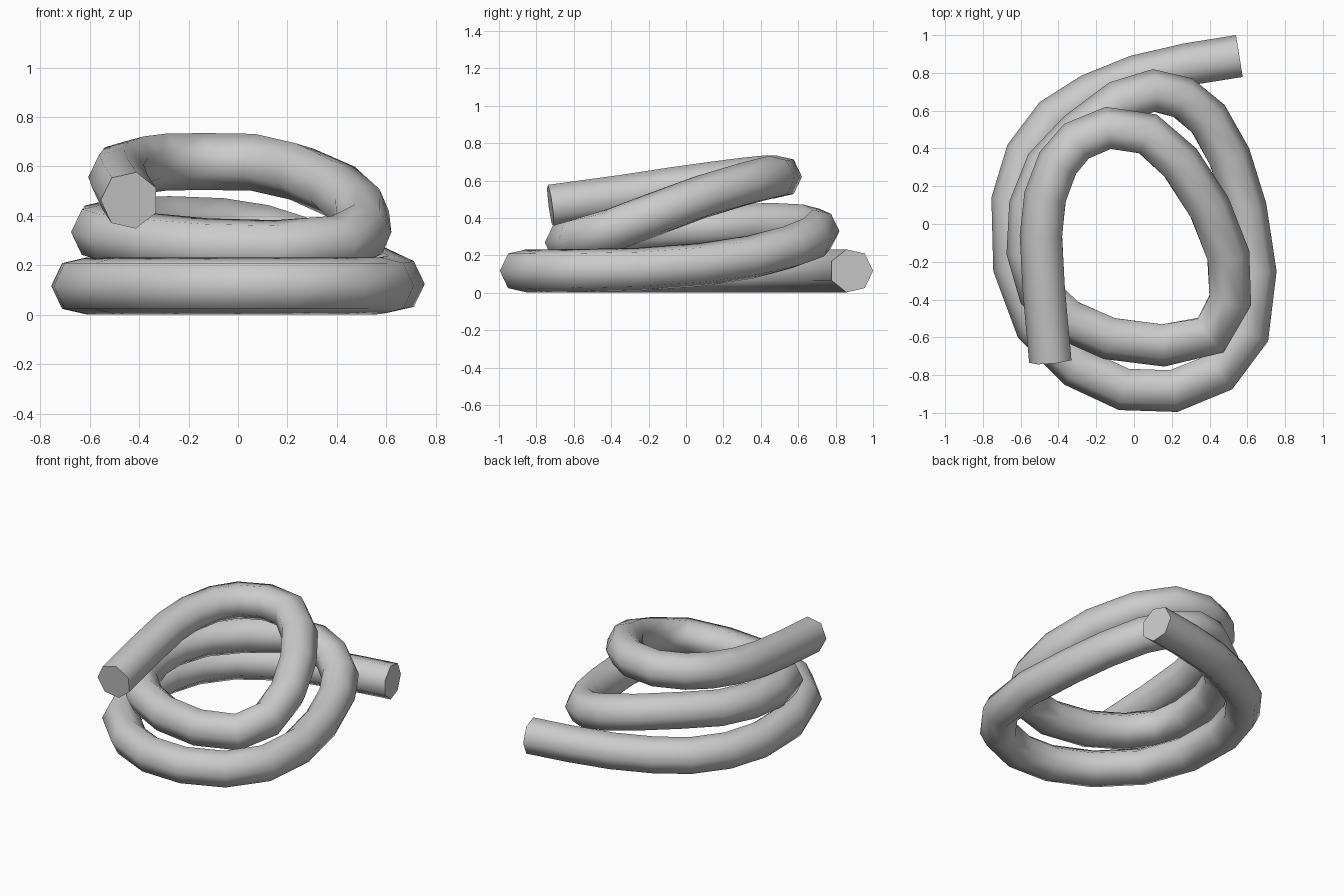
import bpy, bmesh, math
from mathutils import Vector

if "Cube" in bpy.data.objects:
    bpy.data.objects.remove(bpy.data.objects["Cube"])

R = 0.118      # tube radius
SIDES = 7      # seven-sided section, one corner pointing outward

# Coil path: outer edge in x, y and centre height z
PATH = [
    (0.54, 1.0, .117), (.26, .955, .117), (-.02, .89, .117), (-.28, .785, .117),
    (-.50, .645, .117), (-.67, .42, .117), (-.755, .14, .117), (-.745, -.25, .117),
    (-.615, -.60, .117), (-.37, -.85, .117), (-.08, -.985, .117), (.23, -.995, .117),
    (.52, -.875, .117), (.71, -.62, .118), (.755, -.25, .125), (.70, .11, .15),
    (.61, .40, .19), (.48, .63, .24), (.31, .77, .285), (.10, .82, .33),
    (-.13, .75, .357), (-.37, .57, .365), (-.56, .37, .36), (-.66, .12, .35),
    (-.675, -.16, .335), (-.60, -.42, .315), (-.42, -.60, .295), (-.16, -.715, .275),
    (.16, -.755, .268), (.475, -.68, .285), (.62, -.43, .335), (.61, -.14, .42),
    (.50, .14, .51), (.33, .40, .58), (.12, .58, .617), (-.15, .62, .62),
    (-.37, .53, .618), (-.50, .38, .607), (-.58, .17, .585), (-.605, -.06, .557),
    (-.59, -.35, .515), (-.555, -.735, .463),
]
pts = [Vector(p) for p in PATH]
n = len(pts)

# Sweep the section along the path
bm = bmesh.new()
rings = []
for i, p in enumerate(pts):
    before = (p - pts[i - 1]).normalized() if i else Vector()
    after = (pts[i + 1] - p).normalized() if i < n - 1 else Vector()
    tangent = (before + after).normalized()
    out = Vector((tangent.y, -tangent.x, 0)).normalized()
    up = out.cross(tangent).normalized()
    if up.z < 0:
        up.negate()
    centre = p - out * R
    ring = []
    for k in range(SIDES):
        a = math.tau * k / SIDES
        ring.append(bm.verts.new(centre + out * R * math.cos(a) + up * R * math.sin(a)))
    rings.append(ring)
for a, b in zip(rings, rings[1:]):
    for k in range(SIDES):
        j = (k + 1) % SIDES
        bm.faces.new((a[k], a[j], b[j], b[k]))

# End caps
bm.faces.new(rings[0])
bm.faces.new(rings[-1])
bmesh.ops.recalc_face_normals(bm, faces=bm.faces[:])

mesh = bpy.data.meshes.new("coiled_tube")
bm.to_mesh(mesh)
bm.free()
tube = bpy.data.objects.new("coiled_tube", mesh)
bpy.context.collection.objects.link(tube)
bpy.context.view_layer.objects.active = tube
tube.select_set(True)
bpy.ops.object.shade_smooth_by_angle(angle=math.radians(62))
